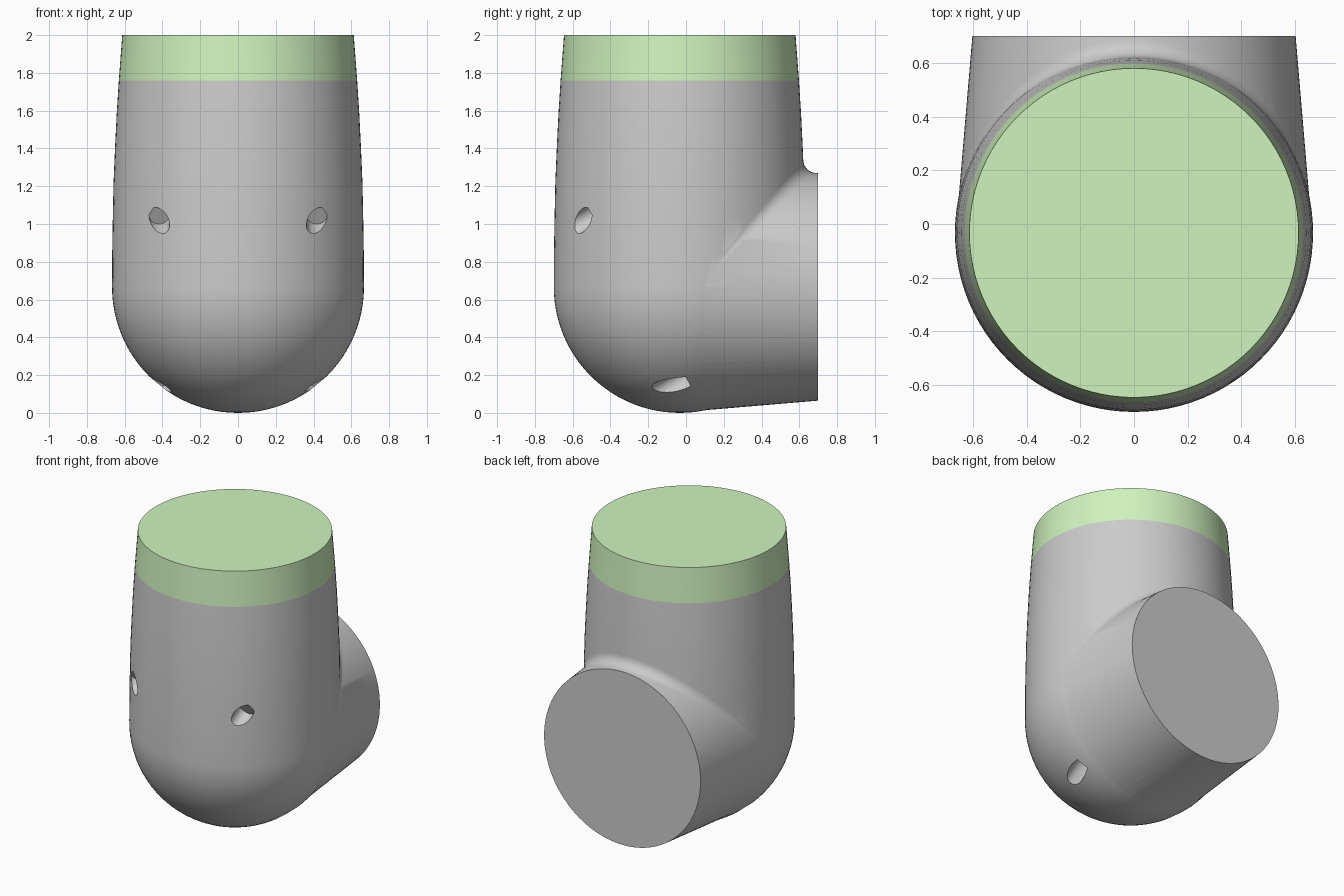
import bpy, bmesh, math
from mathutils import Matrix, Vector

if "Cube" in bpy.data.objects:
    bpy.data.objects.remove(bpy.data.objects["Cube"])

YC, ZC = -0.033, 0.667          # centre of the elbow
BALL, END, REACH = 0.667, 0.602, 0.733
BODY = [(0.0, 0.667), (0.18, 0.666), (0.36, 0.663), (0.55, 0.659),
        (0.74, 0.651), (0.92, 0.642), (1.093, 0.631), (1.333, 0.613)]


def finish(bm, name, matrix=Matrix()):
    bmesh.ops.transform(bm, matrix=matrix, verts=bm.verts)
    bmesh.ops.recalc_face_normals(bm, faces=bm.faces)
    me = bpy.data.meshes.new(name)
    bm.to_mesh(me)
    bm.free()
    ob = bpy.data.objects.new(name, me)
    bpy.context.collection.objects.link(ob)
    return ob


def lathe(name, profile, matrix, steps=96):
    """Spin (radius, height) points around local z."""
    bm = bmesh.new()
    vs = [bm.verts.new((r, 0, h)) for r, h in profile]
    es = [bm.edges.new(p) for p in zip(vs, vs[1:])]
    bmesh.ops.spin(bm, geom=vs + es, cent=(0, 0, 0), axis=(0, 0, 1),
                   angle=math.tau, steps=steps)
    bmesh.ops.remove_doubles(bm, verts=bm.verts, dist=1e-5)
    return finish(bm, name, matrix)


def activate(ob):
    bpy.ops.object.select_all(action='DESELECT')
    ob.select_set(True)
    bpy.context.view_layer.objects.active = ob


def boolean(ob, other, op):
    mod = ob.modifiers.new("bool", 'BOOLEAN')
    mod.operation, mod.solver, mod.object = op, 'EXACT', other
    activate(ob)
    bpy.ops.object.modifier_apply(modifier=mod.name)
    bpy.data.objects.remove(other)


def smooth(ob):
    activate(ob)
    bpy.ops.object.shade_smooth_by_angle(angle=math.radians(30))


centre = Matrix.Translation((0, YC, ZC))

# Upright barrel with a round bottom
dome = [(BALL * math.sin(a), -BALL * math.cos(a))
        for a in (math.pi / 2 * i / 24 for i in range(24))]
barrel = [(r, u) for u, r in BODY[:-1]]
body = lathe("elbow_body", dome + barrel + [(0, BODY[-2][0])], centre)

# Tapered branch to the back
branch = lathe("branch", [(0, 0), (0.664, 0), (END, REACH), (0, REACH)],
               centre @ Matrix.Rotation(-math.pi / 2, 4, 'X'))
boolean(body, branch, 'UNION')

# Four slanted screw holes, mirrored left and right
for t, x in ((-1.156, 0.417), (-0.165, 0.41)):
    for side in (-1, 1):
        place = (Matrix.Translation((side * x, 0.5 * t, -0.866 * t))
                 @ Matrix.Rotation(math.radians(-60), 4, 'X'))
        cutter = lathe("hole_cutter", [(0, -0.3), (0.055, -0.3), (0.055, 0.093), (0, 0.093)],
                       place, 32)
        cutter.hide_render = True
        boolean(body, cutter, 'DIFFERENCE')
smooth(body)


# Rolling-ball fillet in the crotch between barrel and branch
def body_radius(u):
    for (u0, r0), (u1, r1) in zip(BODY, BODY[1:]):
        if u <= u1:
            return r0 + (r1 - r0) * (u - u0) / (u1 - u0)
    return BODY[-1][1]


RHO, N, M = 0.07, 64, 8
bm = bmesh.new()
rows = []
for i in range(N + 1):
    x = 0.70 * math.sin(math.pi / 2 * (2 * i / N - 1))
    ty = tz = 0.5
    for _ in range(25):
        ty = math.sqrt(max(0.001, (body_radius(tz) + RHO) ** 2 - x * x))
        rb = 0.664 + (END - 0.664) * ty / REACH
        tz = math.sqrt(max(0.001, (rb + RHO) ** 2 - x * x))
    c = Vector((x, ty, tz))
    n1 = Vector((x, ty, 0)).normalized()
    n2 = Vector((x, 0, tz)).normalized()
    rows.append([bm.verts.new(c - RHO * n1.slerp(n2, j / M)) for j in range(M + 1)])
for a, b in zip(rows, rows[1:]):
    for j in range(M):
        bm.faces.new((a[j], b[j], b[j + 1], a[j + 1]))
for v in bm.verts:
    v.co.y = min(v.co.y, REACH)
fillet = finish(bm, "crotch_fillet", centre)
if sum(p.normal.y + p.normal.z for p in fillet.data.polygons) < 0:
    fillet.data.flip_normals()
smooth(fillet)

# Green top band
(u0, r0), (u1, r1) = BODY[-2:]
band = lathe("top_band", [(0, u0), (r0, u0), (r1, u1), (0, u1)], centre)
green = bpy.data.materials.new("light_green")
green.diffuse_color = (0.63, 0.9, 0.52, 1)
green.use_nodes = True
green.node_tree.nodes["Principled BSDF"].inputs["Base Color"].default_value = green.diffuse_color
band.data.materials.append(green)
smooth(band)
